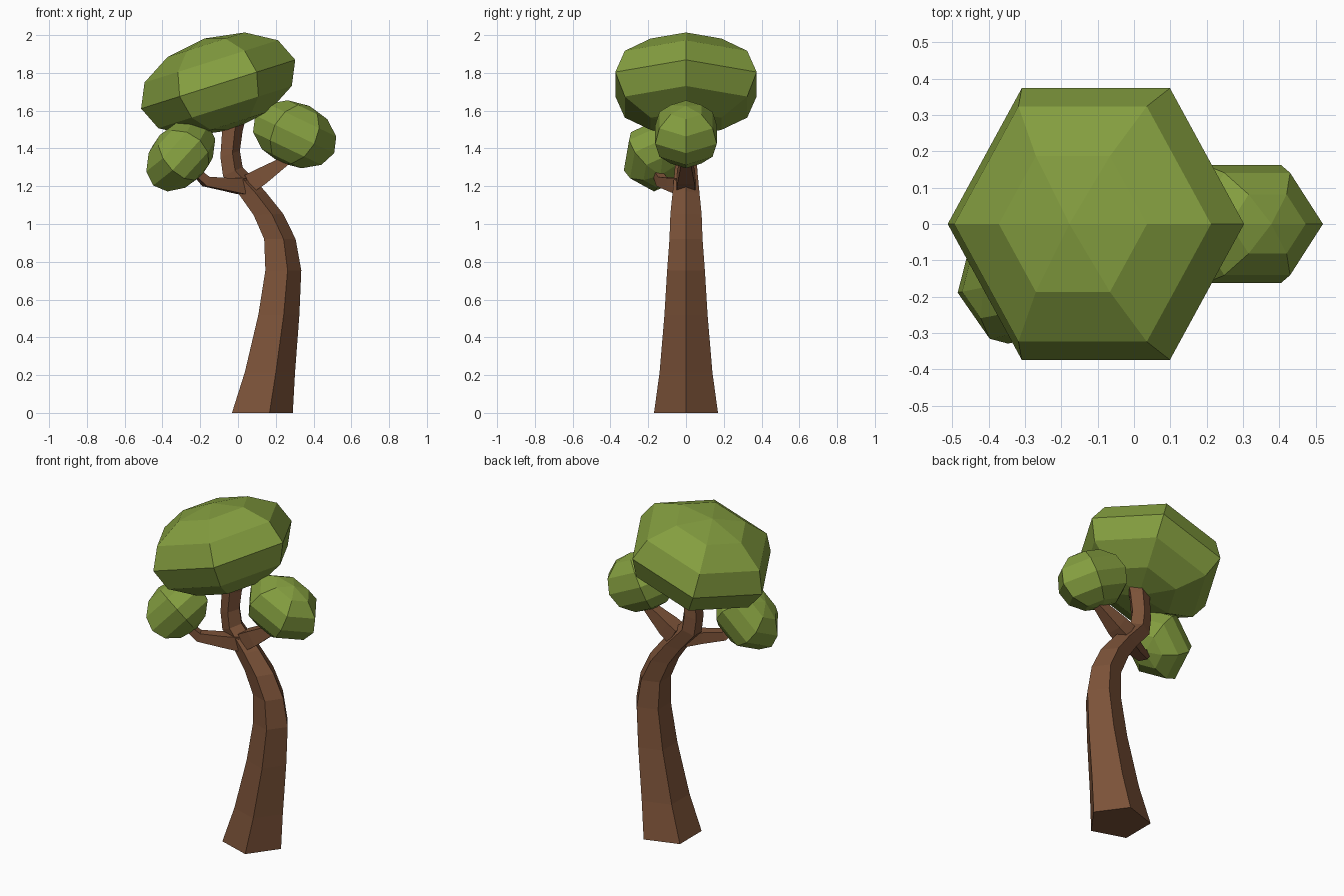
import bpy, bmesh
from math import sin, cos, pi, radians
from mathutils import Vector

if "Cube" in bpy.data.objects:
    bpy.data.objects.remove(bpy.data.objects["Cube"])


def material(name, color):
    m = bpy.data.materials.new(name)
    m.diffuse_color = color
    m.use_nodes = True
    m.node_tree.nodes["Principled BSDF"].inputs["Base Color"].default_value = m.diffuse_color
    return m


bark = material("bark", (0.20, 0.085, 0.04, 1))
leaf = material("leaf", (0.23, 0.34, 0.05, 1))


def loft(name, rings, mat):
    """Skin a list of equal-length point rings and cap both ends."""
    bm = bmesh.new()
    loops = [[bm.verts.new(p) for p in ring] for ring in rings]
    n = len(loops[0])
    for a, b in zip(loops, loops[1:]):
        for i in range(n):
            j = (i + 1) % n
            bm.faces.new((a[i], a[j], b[j], b[i]))
    bm.faces.new(loops[0][::-1])
    bm.faces.new(loops[-1])
    bmesh.ops.remove_doubles(bm, verts=bm.verts, dist=0.0005)
    bmesh.ops.recalc_face_normals(bm, faces=bm.faces)
    me = bpy.data.meshes.new(name)
    bm.to_mesh(me)
    bm.free()
    me.materials.append(mat)
    ob = bpy.data.objects.new(name, me)
    bpy.context.collection.objects.link(ob)
    return ob


def ring(center, u, v, n, start=0.0):
    c, u, v = Vector(center), Vector(u), Vector(v)
    return [c + u * cos(start + 2 * pi * i / n) + v * sin(start + 2 * pi * i / n)
            for i in range(n)]


def branch(name, pts):
    """Four-sided tapering limb along (x, y, z, half width) points."""
    rings = []
    for i, p in enumerate(pts):
        a, b = pts[max(i - 1, 0)], pts[min(i + 1, len(pts) - 1)]
        t = (Vector(b[:3]) - Vector(a[:3])).normalized()
        side = t.cross(Vector((0, 0, 1))).normalized()
        up = side.cross(t)
        r = p[3] * 2 ** 0.5
        rings.append(ring(p[:3], side * r, up * r, 4, pi / 4))
    loft(name, rings, bark)


def foliage(name, center, e, s, n):
    """Six-sided ellipsoid with half axes e, s (equator) and n (pole)."""
    c, e, s, n = Vector(center), Vector(e), Vector(s), Vector(n)
    rings = []
    for k in range(-3, 4):
        a = radians(30 * k)
        q = max(cos(a), 0.0002)
        rings.append(ring(c + n * sin(a), e * q, s * q, 6))
    bm_name = name
    loft_ball(bm_name, rings, c + n, c - n)


def loft_ball(name, rings, top, bottom):
    rings[0] = [bottom] * 6
    rings[-1] = [top] * 6
    bm = bmesh.new()
    loops = [[bm.verts.new(p) for p in r] for r in rings[1:-1]]
    lo, hi = bm.verts.new(bottom), bm.verts.new(top)
    for i in range(6):
        j = (i + 1) % 6
        for a, b in zip(loops, loops[1:]):
            bm.faces.new((a[i], a[j], b[j], b[i]))
        bm.faces.new((loops[0][j], loops[0][i], lo))
        bm.faces.new((loops[-1][i], loops[-1][j], hi))
    bmesh.ops.recalc_face_normals(bm, faces=bm.faces)
    me = bpy.data.meshes.new(name)
    bm.to_mesh(me)
    bm.free()
    me.materials.append(leaf)
    bpy.context.collection.objects.link(bpy.data.objects.new(name, me))


# Trunk: pentagon rings (x, z, radius, tilt in degrees)
trunk = [(.112, 0, .178, 0), (.155, .215, .147, 0), (.205, .52, .12, 0),
         (.23, .755, .105, 0), (.213, .92, .092, 0), (.153, 1.05, .087, 2),
         (.07, 1.16, .075, 10), (-.033, 1.275, .063, 25), (-.047, 1.37, .06, 18),
         (-.035, 1.5, .06, -5), (0, 1.62, .055, -10)]
loft("trunk", [ring((x, 0, z), (r * cos(radians(t)), 0, r * sin(radians(t))),
                    (0, r, 0), 5) for x, z, r, t in trunk], bark)

# Side branches
branch("right_branch", [(.06, 0, 1.215, .05), (.12, 0, 1.25, .046),
                        (.26, 0, 1.34, .024), (.31, 0, 1.40, .018)])
branch("left_branch", [(.02, -.02, 1.2, .042), (-.06, -.07, 1.21, .034),
                       (-.17, -.13, 1.225, .026), (-.22, -.155, 1.275, .02),
                       (-.27, -.16, 1.36, .016)])

# Foliage clumps
foliage("top_foliage", (-.105, 0, 1.74), (.408, 0, .129), (0, .432, 0), (-.073, 0, .232 + .01))
foliage("right_foliage", (.30, 0, 1.475), (.209, 0, -.10), (0, .188, 0), (.0785, 0, .15))
foliage("left_foliage", (-.303, -.155, 1.364), (-.146, -.028, -.16),
        (.033, -.185, 0), (-.112, -.02, .106))
